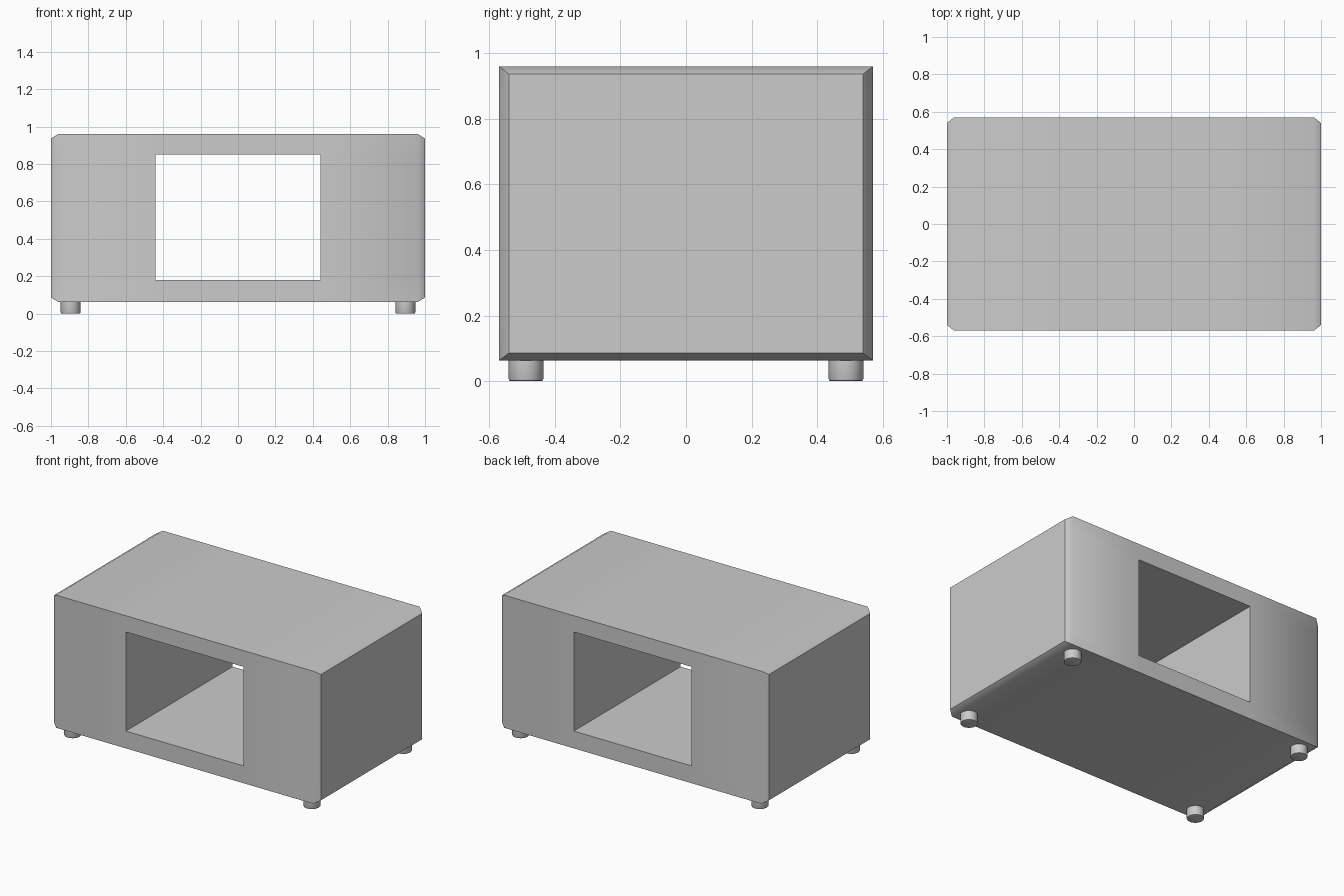
import bpy, bmesh
from math import radians

if "Cube" in bpy.data.objects:
    bpy.data.objects.remove(bpy.data.objects["Cube"])


def finish(bm, name, angle):
    bmesh.ops.recalc_face_normals(bm, faces=bm.faces)
    me = bpy.data.meshes.new(name)
    bm.to_mesh(me)
    bm.free()
    ob = bpy.data.objects.new(name, me)
    bpy.context.collection.objects.link(ob)
    bpy.ops.object.select_all(action='DESELECT')
    ob.select_set(True)
    bpy.context.view_layer.objects.active = ob
    bpy.ops.object.shade_smooth_by_angle(angle=radians(angle))
    return ob


# Cabinet body: front grid with an open middle cell, extruded to the back
XS = [-1.0, -0.962, -0.44, 0.44, 0.962, 1.0]
ZS = [0.063, 0.18, 0.85, 0.96]
HALF_DEPTH, MID_Z = 0.57, 0.5115

bm = bmesh.new()
grid = [[bm.verts.new((x, -HALF_DEPTH, z)) for z in ZS] for x in XS]
for i in range(len(XS) - 1):
    for j in range(len(ZS) - 1):
        if (i, j) != (2, 1):
            bm.faces.new((grid[i][j], grid[i + 1][j],
                          grid[i + 1][j + 1], grid[i][j + 1]))
out = bmesh.ops.extrude_face_region(bm, geom=bm.faces[:], use_keep_orig=True)
back = [g for g in out['geom'] if isinstance(g, bmesh.types.BMVert)]
bmesh.ops.translate(bm, verts=back, vec=(0, 2 * HALF_DEPTH, 0))

# Chamfered ends: shrink the outermost outline
for v in bm.verts:
    if abs(v.co.x) > 0.99:
        v.co.y *= 0.54 / HALF_DEPTH
        v.co.z = MID_Z + (v.co.z - MID_Z) * 0.948
bmesh.ops.dissolve_limit(bm, angle_limit=radians(0.5), verts=[
    v for v in bm.verts if abs(v.co.x) > 0.99],
    edges=[e for e in bm.edges if all(abs(v.co.x) > 0.99 for v in e.verts)])
finish(bm, "cabinet_body", 45)


# Feet: short cylinders with softened bottom rims
def foot(name, x, y):
    bm = bmesh.new()
    bmesh.ops.create_cone(bm, cap_ends=True, segments=32,
                          radius1=0.053, radius2=0.053, depth=0.065)
    bmesh.ops.translate(bm, verts=bm.verts, vec=(x, y, 0.0325))
    rim = [e for e in bm.edges if all(v.co.z < 0.01 for v in e.verts)]
    bmesh.ops.bevel(bm, geom=rim, offset=0.007, segments=2,
                    profile=0.5, affect='EDGES')
    finish(bm, name, 35)


for sx, side in ((-1, "left"), (1, "right")):
    for sy, end in ((-1, "front"), (1, "back")):
        foot(f"{end}_{side}_foot", sx * 0.895, sy * 0.488)
